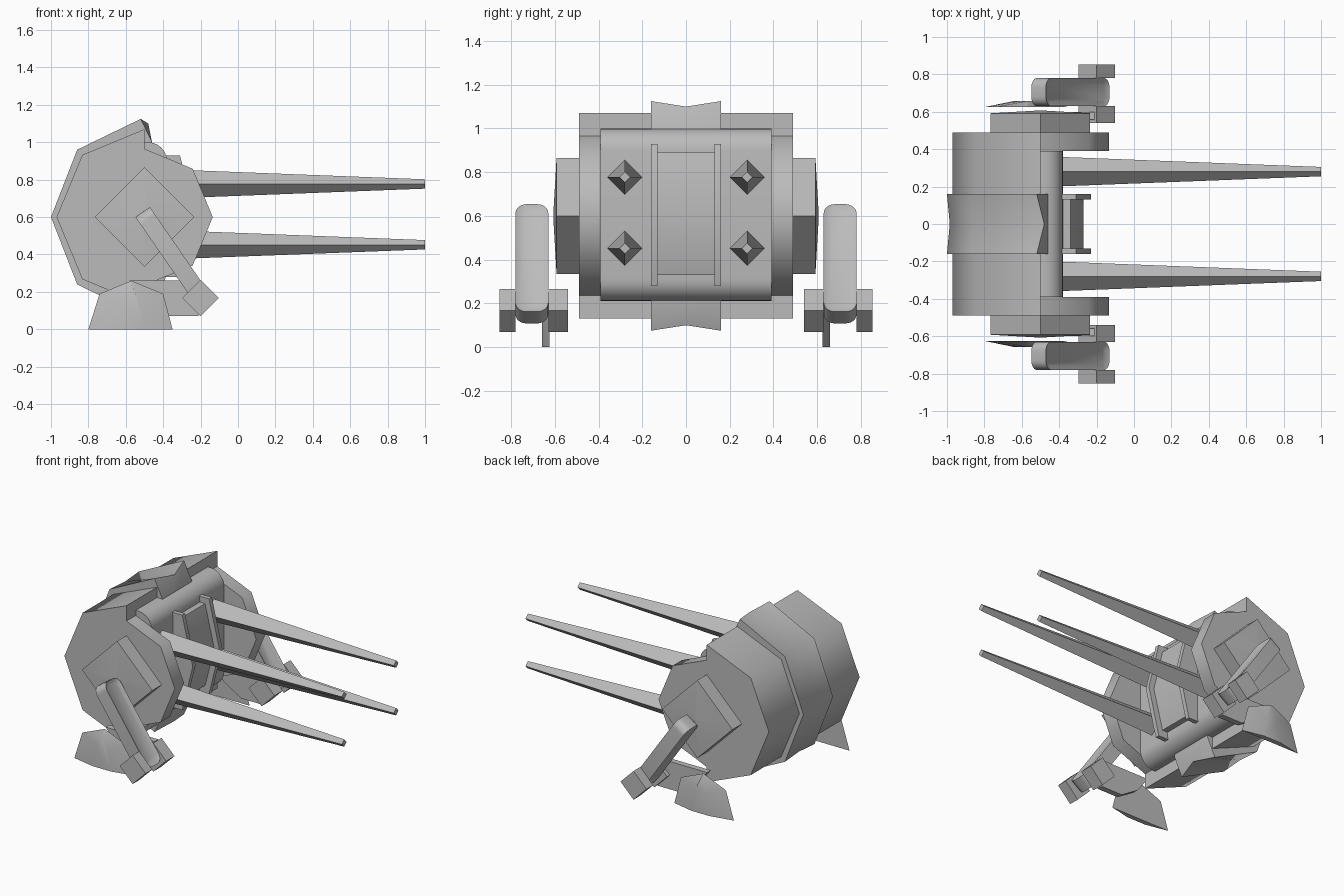
import bpy, bmesh, math
from mathutils import Vector

if "Cube" in bpy.data.objects:
    bpy.data.objects.remove(bpy.data.objects["Cube"])

grey = bpy.data.materials.new("plain_grey")
grey.use_nodes = True
grey.diffuse_color = (0.5, 0.5, 0.5, 1)
grey.node_tree.nodes["Principled BSDF"].inputs["Base Color"].default_value = (0.5, 0.5, 0.5, 1)


def side_on(a, b, h):
    """Profile lies in x/z, lofted along y."""
    return (a, h, b)


def loft(name, sections, place=side_on, smooth=30, flip=False, inset=None):
    """Skin a row of (outline, height) sections and cap both ends."""
    bm = bmesh.new()
    rings = []
    for outline, h in sections:
        pts = [Vector(place(a, b, h)) for a, b in outline]
        if flip:
            for p in pts:
                p.y = -p.y
        rings.append([bm.verts.new(p) for p in pts])
    n = len(rings[0])
    for lower, upper in zip(rings, rings[1:]):
        for i in range(n):
            j = (i + 1) % n
            bm.faces.new((lower[i], lower[j], upper[j], upper[i]))
    caps = [bm.faces.new(rings[0]), bm.faces.new(rings[-1])]
    bmesh.ops.recalc_face_normals(bm, faces=bm.faces)
    if inset:
        bmesh.ops.inset_region(bm, faces=caps, thickness=inset, depth=-inset / 2)
    mesh = bpy.data.meshes.new(name)
    bm.to_mesh(mesh)
    bm.free()
    mesh.shade_smooth()
    mesh.set_sharp_from_angle(angle=math.radians(smooth))
    mesh.materials.append(grey)
    obj = bpy.data.objects.new(name, mesh)
    bpy.context.collection.objects.link(obj)
    return obj


def pair(name, sections, **options):
    """Same part on both sides of the body."""
    loft("front_" + name, sections, flip=True, **options)
    loft("back_" + name, sections, **options)


def diamond(x, z, r):
    return [(x - r, z), (x, z + r), (x + r, z), (x, z - r)]


def rounded_box(x0, x1, z0, z1, r, steps=6):
    corners = ((x1 - r, z1 - r), (x0 + r, z1 - r), (x0 + r, z0 + r), (x1 - r, z0 + r))
    return [(cx + r * math.cos(math.pi / 2 * (q + k / steps)),
             cz + r * math.sin(math.pi / 2 * (q + k / steps)))
            for q, (cx, cz) in enumerate(corners) for k in range(steps + 1)]


def arc(r, start, count):
    """Octagon corners around the body axis."""
    return [(-0.5 + r * math.cos(math.radians(start + 45 * k)),
             0.6 + r * math.sin(math.radians(start + 45 * k))) for k in range(count)]


# Body: rear half shell, front block and stepped end discs
shell = arc(0.47, 90, 5)
loft("rear_shell", [(shell, -0.39), (shell, 0.39)], smooth=50)
block = rounded_box(-0.62, -0.38, 0.21, 1.0, 0.1)
loft("front_block", [(block, -0.39), (block, 0.39)])
disc = shell + arc(0.365, 270, 5)
pair("end_disc", [(disc, 0.39), (disc, 0.49)], smooth=50)

# Flared band around the rear with a shallow V groove
def band(r, tip):
    rim = arc(r, 135, 3)
    return [(-0.46, 1.0), (tip, 0.6 + r)] + rim + [(tip, 0.6 - r), (-0.46, 0.2)]

wide, narrow = band(0.525, -0.52), band(0.5, -0.48)
wide[3], narrow[3] = (-1.0, 0.6), (-0.985, 0.6)
wide[2], wide[4] = (-0.86, 0.96), (-0.86, 0.24)
loft("rear_band", [(wide, -0.16), (narrow, 0), (wide, 0.16)], smooth=50)

# Front hatch between two rails
rail = [(-0.4, 0.93), (-0.31, 0.93), (-0.23, 0.6), (-0.31, 0.28), (-0.4, 0.28)]
pair("hatch_rail", [(rail, 0.13), (rail, 0.16)])
hatch = [(-0.4, 0.89), (-0.34, 0.89), (-0.27, 0.6), (-0.34, 0.33), (-0.4, 0.33)]
loft("hatch", [(hatch, -0.13), (hatch, 0.13)])

# Four tapered barrels
for level, z in (("upper", 0.777), ("lower", 0.452)):
    pair(level + "_barrel",
         [(diamond(0.28, z, 0.079), -0.4), (diamond(0.28, z, 0.025), 1.0)],
         place=lambda a, b, h: (h, a, b))

# Side bosses, slightly peaked
boss = diamond(-0.5, 0.6, 0.266)
pair("side_boss", [(boss, 0.48), (boss, 0.592), (diamond(-0.5, 0.6, 0.01), 0.607)])

# Legs: slanted arm with recessed faces
top, bottom = Vector((-0.51, 0.705, 0.627)), Vector((-0.17, 0.705, 0.135))
along = (bottom - top).normalized()
across = Vector((-along.z, 0, along.x))
length = (bottom - top).length
arm = rounded_box(0, length, -0.075, 0.075, 0.05)
pair("leg_arm", [(arm, -0.047), (arm, 0.047)], inset=0.025,
     place=lambda a, b, h: top + along * a + Vector((0, b, 0)) + across * h)

# Ankle blocks either side of the arm
ankle = diamond(-0.2, 0.167, 0.098)
pair("inner_ankle", [(ankle, 0.54), (ankle, 0.63)])
pair("outer_ankle", [(ankle, 0.78), (ankle, 0.853)])
link = [(-0.58, 0.26), (-0.21, 0.26), (-0.21, 0.07), (-0.37, 0.07), (-0.5, 0.15)]
pair("foot_link", [(link, 0.56), (link, 0.6)])

# Feet: fan plates thickening towards the middle
foot = [(-0.8, 0), (-0.74, 0.19), (-0.57, 0.26), (-0.4, 0.19), (-0.35, 0)]
foot_face = [(-0.64, 0), (-0.61, 0.15), (-0.57, 0.24), (-0.53, 0.15), (-0.5, 0)]
pair("foot", [(foot, 0.625), (foot_face, 0.658)])
